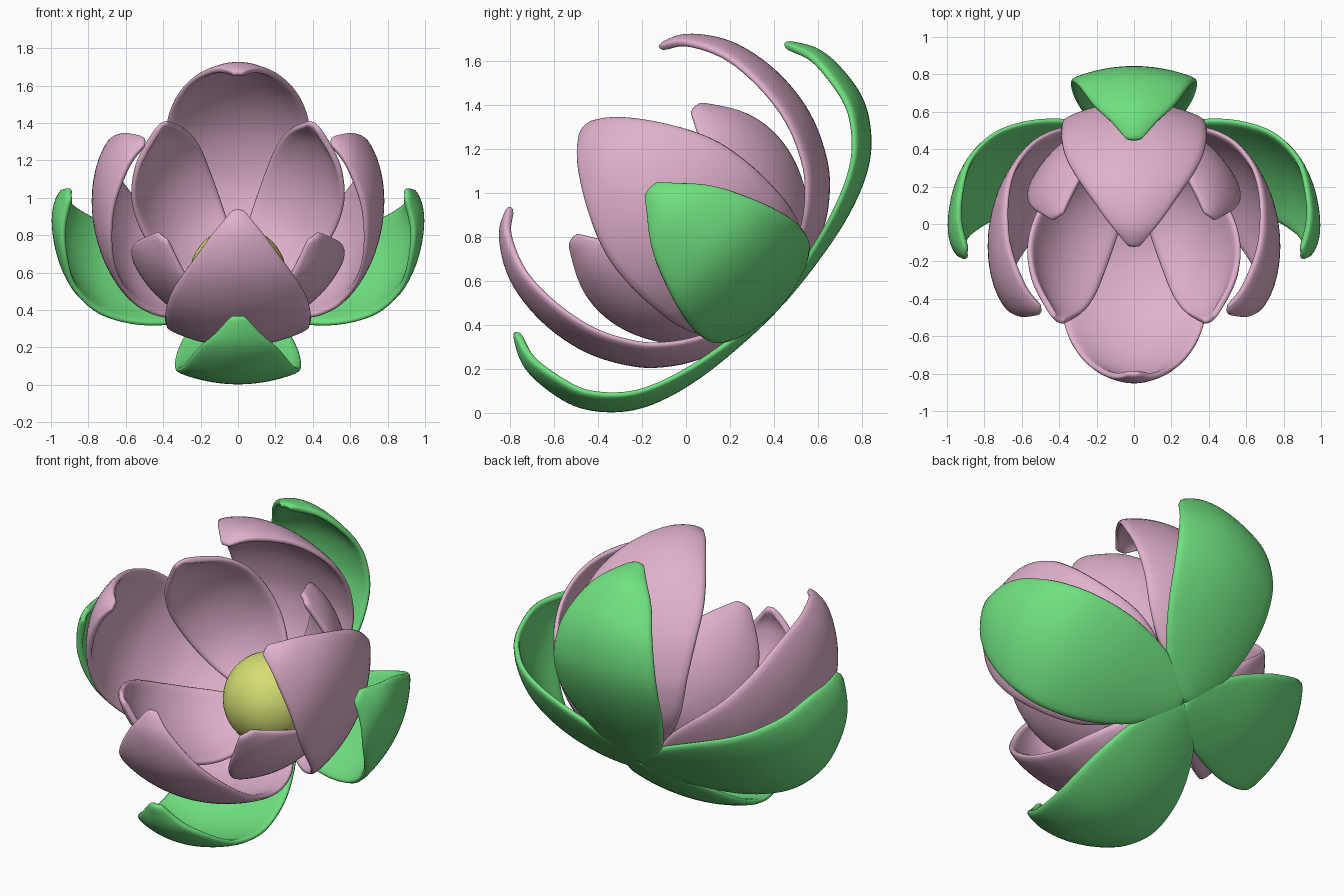
import bpy
import math
from mathutils import Matrix, Vector

cube = bpy.data.objects.get("Cube")
if cube:
    bpy.data.objects.remove(cube, do_unlink=True)


def material(name, rgb):
    m = bpy.data.materials.new(name)
    m.use_nodes = True
    m.diffuse_color = (*rgb, 1)
    m.node_tree.nodes["Principled BSDF"].inputs["Base Color"].default_value = (*rgb, 1)
    return m


PINK = material("petal pink", (0.75, 0.44, 0.61))
GREEN = material("sepal green", (0.16, 0.75, 0.215))
YELLOW = material("centre yellow", (0.66, 0.73, 0.17))

# The whole flower leans forward from its base
FLOWER = Matrix.Translation((0, 0.42, 0.48)) @ Matrix.Rotation(math.radians(47), 4, "X")

# Midrib profiles: (distance from axis, height along axis, half width)
SEPAL = [(0, -0.01, 0.03), (0.19, 0, 0.21), (0.46, 0.035, 0.315), (0.68, 0.1, 0.345),
         (0.835, 0.195, 0.34), (0.955, 0.35, 0.305), (0.995, 0.53, 0.245),
         (0.985, 0.68, 0.16), (0.91, 0.81, 0.04)]
OUTER = [(0, 0.02, 0.02), (0.14, 0.025, 0.14), (0.28, 0.05, 0.27), (0.42, 0.1, 0.345),
         (0.545, 0.185, 0.38), (0.65, 0.3, 0.395), (0.75, 0.5, 0.4), (0.785, 0.74, 0.37),
         (0.745, 0.98, 0.27), (0.625, 1.16, 0.14), (0.5, 1.22, 0.03)]
INNER = [(0, 0.03, 0.02), (0.14, 0.045, 0.13), (0.3, 0.1, 0.215), (0.45, 0.21, 0.265),
         (0.565, 0.38, 0.28), (0.625, 0.56, 0.26), (0.635, 0.74, 0.185), (0.59, 0.91, 0.04)]


def smooth_path(points, steps=3):
    """Catmull-Rom samples through the points."""
    p = [Vector(q) for q in points]
    p = [2 * p[0] - p[1]] + p + [2 * p[-1] - p[-2]]
    out = []
    for a, b, c, d in zip(p, p[1:], p[2:], p[3:]):
        for k in range(steps):
            t = k / steps
            out.append(0.5 * (2 * b + (c - a) * t + (2 * a - 5 * b + 4 * c - d) * t ** 2
                              + (3 * b - a - 3 * c + d) * t ** 3))
    return out + [p[-2]]


def petal(name, profile, angle, mat, cup=0.25, base_cup=0.25, thick=0.035, across=10):
    """A cupped leaf swept along its midrib, thickened towards the axis."""
    path = smooth_path(profile)
    verts, faces = [], []
    row = across + 1
    for i, q in enumerate(path):
        tan = path[min(i + 1, len(path) - 1)] - path[max(i - 1, 0)]
        inward = Vector((-tan.y, tan.x)).normalized()
        bend = base_cup + (cup - base_cup) * i / (len(path) - 1)
        for j in range(row):
            u = 2 * j / across - 1
            depth = bend * q.z * u * u
            verts.append((q.x + inward.x * depth, q.z * u, q.y + inward.y * depth))
    for i in range(len(path) - 1):
        for j in range(across):
            a = i * row + j
            faces.append((a, a + 1, a + row + 1, a + row))
    mesh = bpy.data.meshes.new(name)
    mesh.from_pydata(verts, [], faces)
    mesh.materials.append(mat)
    mesh.shade_smooth()
    obj = bpy.data.objects.new(name, mesh)
    bpy.context.collection.objects.link(obj)
    obj.matrix_world = FLOWER @ Matrix.Rotation(math.radians(angle), 4, "Z")
    solid = obj.modifiers.new("thickness", "SOLIDIFY")
    solid.thickness = thick
    solid.offset = -1
    sub = obj.modifiers.new("rounding", "SUBSURF")
    sub.levels = sub.render_levels = 1


# Three whorls of four, the inner one turned by half a step
for k, side in enumerate(("left", "top", "right", "bottom")):
    petal("sepal_" + side, SEPAL, 90 * k, GREEN, cup=0.3, base_cup=0.1)
    petal("outer_petal_" + side, OUTER, 90 * k, PINK)
for k, side in enumerate(("upper_left", "upper_right", "lower_right", "lower_left")):
    petal("inner_petal_" + side, INNER, 90 * k + 45, PINK)

# Domed flower centre, flattened underneath where it rests in the petals
bpy.ops.mesh.primitive_uv_sphere_add(segments=48, ring_count=24, radius=0.26)
centre = bpy.context.object
centre.name = "flower_centre"
for v in centre.data.vertices:
    if v.co.z < 0:
        v.co.z *= 0.4
centre.matrix_world = FLOWER @ Matrix.Translation((0, 0, 0.15))
centre.data.materials.append(YELLOW)
bpy.ops.object.shade_smooth()
